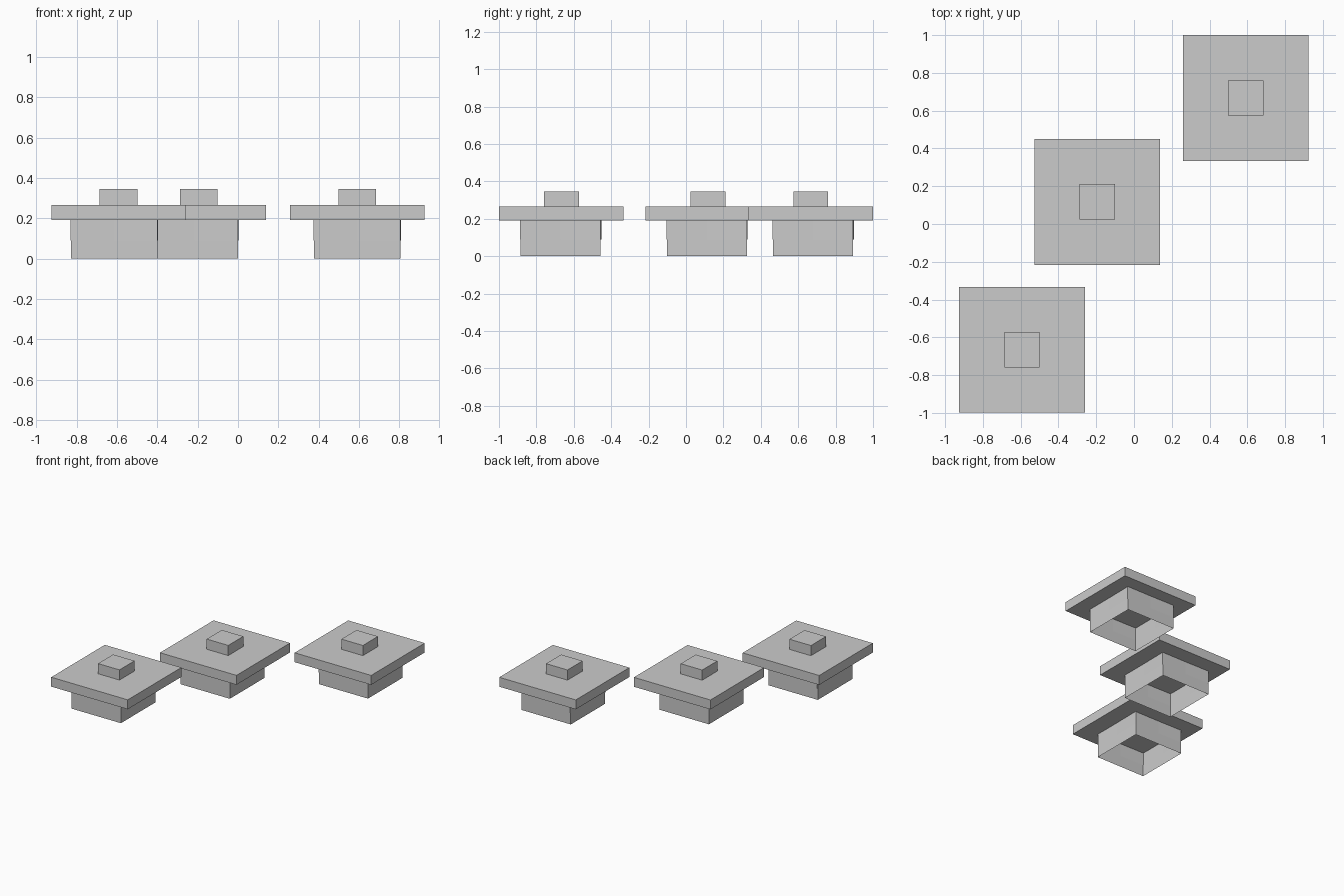
import bpy, bmesh, math

if "Cube" in bpy.data.objects:
    bpy.data.objects.remove(bpy.data.objects["Cube"])


def block(name, center, width, z0, z1):
    # closed square block between two heights
    bpy.ops.mesh.primitive_cube_add(size=1, location=(center[0], center[1], (z0 + z1) / 2))
    ob = bpy.context.object
    ob.name = name
    ob.scale = (width, width, z1 - z0)
    return ob


def sleeve(name, center, width, z0, z1, turn=0.0):
    # four thin walls, open at top and bottom
    ob = block(name, center, width, z0, z1)
    ob.rotation_euler.z = math.radians(turn)
    bm = bmesh.new()
    bm.from_mesh(ob.data)
    caps = [f for f in bm.faces if abs(f.normal.z) > 0.9]
    bmesh.ops.delete(bm, geom=caps, context='FACES_ONLY')
    bm.to_mesh(ob.data)
    bm.free()
    return ob


# plate centre and base centre of each of the three units
units = [
    ((-0.593, -0.666), (-0.614, -0.670)),
    ((-0.195, 0.117), (-0.214, 0.113)),
    ((0.592, 0.667), (0.591, 0.680)),
]

for i, (top, base) in enumerate(units, 1):
    # hollow base with a slightly twisted upper collar
    sleeve(f"base_walls_{i}", base, 0.428, 0.0, 0.191)
    sleeve(f"upper_collar_{i}", base, 0.428, 0.09, 0.191, -0.8)
    # wide square plate and the small knob on top
    block(f"plate_{i}", top, 0.666, 0.191, 0.265)
    block(f"knob_{i}", top, 0.187, 0.265, 0.345)
